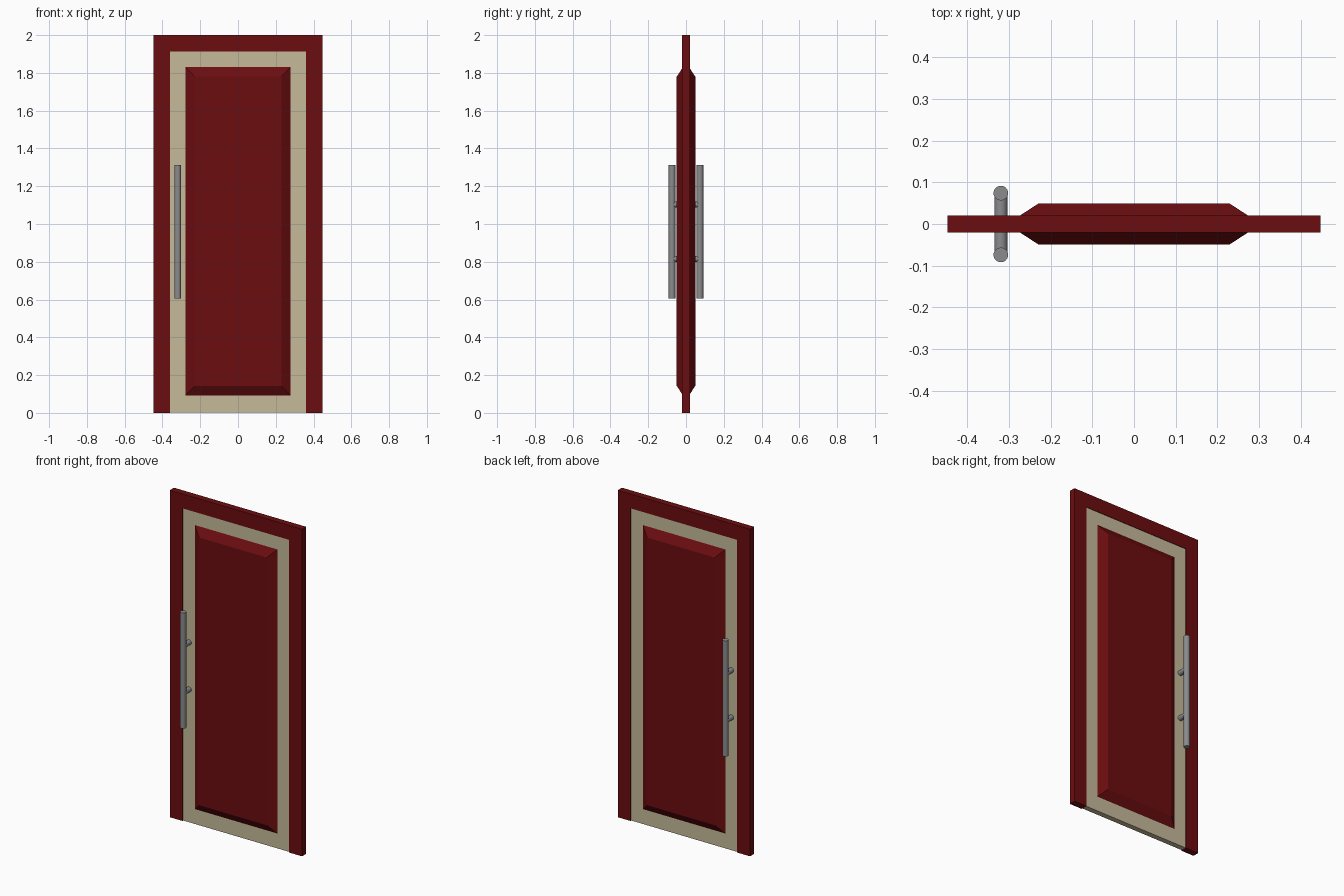
import bpy, bmesh, math
from mathutils import Matrix, Vector

if "Cube" in bpy.data.objects:
    bpy.data.objects.remove(bpy.data.objects["Cube"])


def material(name, rgb):
    m = bpy.data.materials.new(name)
    m.diffuse_color = (*rgb, 1)
    m.use_nodes = True
    m.node_tree.nodes["Principled BSDF"].inputs["Base Color"].default_value = m.diffuse_color
    return m


RED = material("dark red paint", (0.15, 0.004, 0.005))
CREAM = material("cream paint", (0.56, 0.49, 0.32))
STEEL = material("brushed steel", (0.26, 0.26, 0.27))


def finish(bm, name, mat):
    bmesh.ops.recalc_face_normals(bm, faces=bm.faces[:])
    me = bpy.data.meshes.new(name)
    bm.to_mesh(me)
    bm.free()
    me.materials.append(mat)
    ob = bpy.data.objects.new(name, me)
    bpy.context.collection.objects.link(ob)
    return ob


def extruded(name, outline, half_depth, mat):
    """Extrude an x-z outline symmetrically along y."""
    bm = bmesh.new()
    face = bm.faces.new([bm.verts.new((x, -half_depth, z)) for x, z in outline])
    ext = bmesh.ops.extrude_face_region(bm, geom=[face])["geom"]
    moved = [g for g in ext if isinstance(g, bmesh.types.BMVert)]
    bmesh.ops.translate(bm, verts=moved, vec=(0, 2 * half_depth, 0))
    return finish(bm, name, mat)


def add_rod(bm, start, end, radius):
    a, b = Vector(start), Vector(end)
    axis = b - a
    rot = axis.to_track_quat("Z", "Y").to_matrix().to_4x4()
    bmesh.ops.create_cone(bm, cap_ends=True, segments=32, radius1=radius,
                          radius2=radius, depth=axis.length,
                          matrix=Matrix.Translation((a + b) / 2) @ rot)


# Frame: two jambs and a header, open at the floor
extruded("door_frame", [(-0.447, 0), (-0.447, 2), (0.447, 2), (0.447, 0),
                        (0.36, 0), (0.36, 1.912), (-0.36, 1.912), (-0.36, 0)],
         0.02, RED)

# Leaf: slightly recessed inside the frame
extruded("door_leaf", [(-0.36, 0.002), (-0.36, 1.912), (0.36, 1.912), (0.36, 0.002)],
         0.0165, CREAM)

# Raised panel: bevelled on both faces of the leaf
bm = bmesh.new()
rings = []
for y, inset in ((-0.049, 0.05), (-0.0165, 0), (0.0165, 0), (0.049, 0.05)):
    hx, z0, z1 = 0.279 - inset, 0.093 + inset, 1.83 - inset
    rings.append([bm.verts.new((x, y, z)) for x, z in
                  ((-hx, z0), (hx, z0), (hx, z1), (-hx, z1))])
for a, b in zip(rings, rings[1:]):
    for i in range(4):
        j = (i + 1) % 4
        bm.faces.new((a[i], a[j], b[j], b[i]))
bm.faces.new(rings[0])
bm.faces.new(rings[-1])
finish(bm, "raised_panel", RED)

# Pull handles: one bar with two posts on each side
for side, label in ((-1, "front"), (1, "back")):
    bm = bmesh.new()
    y = side * 0.074
    add_rod(bm, (-0.319, y, 0.605), (-0.319, y, 1.312), 0.0175)
    for z in (0.815, 1.103):
        add_rod(bm, (-0.319, side * 0.012, z), (-0.319, y, z), 0.0155)
    handle = finish(bm, label + "_handle", STEEL)
    bpy.ops.object.select_all(action="DESELECT")
    handle.select_set(True)
    bpy.context.view_layer.objects.active = handle
    bpy.ops.object.shade_smooth_by_angle(angle=math.radians(35))
